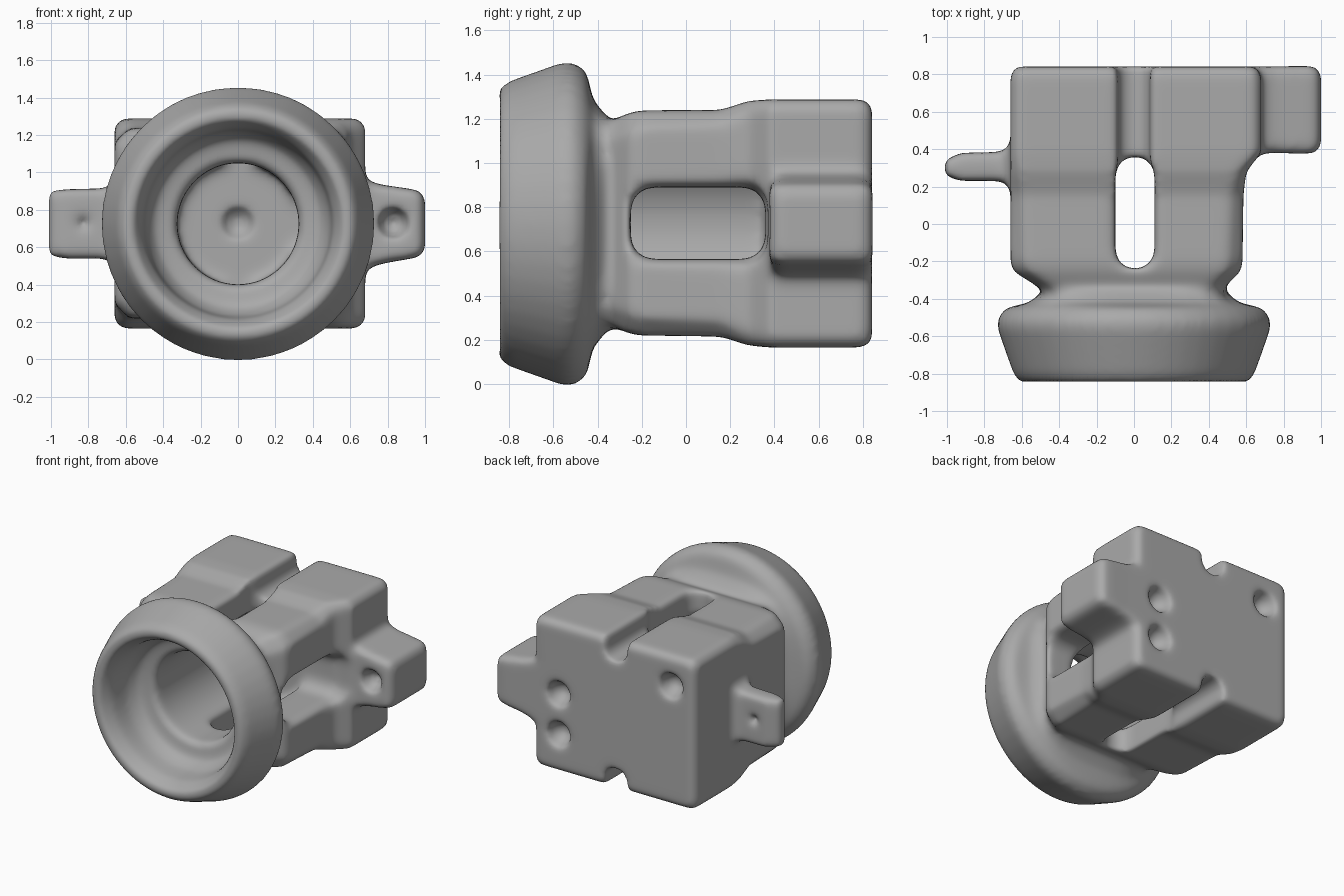
import bpy, bmesh, math
from mathutils import Matrix, Vector

cube = bpy.data.objects.get("Cube")
if cube:
    bpy.data.objects.remove(cube, do_unlink=True)

AXIS_Z = 0.725  # height of the bore axis

metal = bpy.data.materials.new("cast_grey")
metal.use_nodes = True
grey = (0.4, 0.4, 0.4, 1)
metal.diffuse_color = grey
metal.node_tree.nodes["Principled BSDF"].inputs["Base Color"].default_value = grey


def finish(name, bm):
    bmesh.ops.recalc_face_normals(bm, faces=bm.faces)
    mesh = bpy.data.meshes.new(name)
    bm.to_mesh(mesh)
    bm.free()
    obj = bpy.data.objects.new(name, mesh)
    bpy.context.collection.objects.link(obj)
    return obj


def skin(name, rings):
    """Closed solid through rings of points."""
    bm = bmesh.new()
    rings = [[bm.verts.new(p) for p in ring] for ring in rings]
    for r, s in zip(rings, rings[1:]):
        for i in range(len(r)):
            j = (i + 1) % len(r)
            bm.faces.new((r[i], r[j], s[j], s[i]))
    bm.faces.new(rings[0])
    bm.faces.new(rings[-1])
    return finish(name, bm)


def loft(name, sections, axis="y", rounding=0.05):
    """Rectangles (position, a0, a1, z0, z1, corner cut) joined along an axis."""
    rings = []
    for p, a0, a1, z0, z1, c in sections:
        outline = ((a0 + c, z0), (a1 - c, z0), (a1, z0 + c), (a1, z1 - c),
                   (a1 - c, z1), (a0 + c, z1), (a0, z1 - c), (a0, z0 + c))
        rings.append([(a, p, z) if axis == "y" else (p, a, z) for a, z in outline])
    obj = skin(name, rings)
    bevel = obj.modifiers.new("round_ends", "BEVEL")
    bevel.width, bevel.segments = rounding, 4
    bevel.limit_method, bevel.angle_limit = "ANGLE", math.radians(60)
    return obj


def lathe(name, profile, sides=48):
    """Rings about the bore axis from (radius, y, power); power 2 is round."""
    rings = []
    for r, y, power in profile:
        ring = []
        for i in range(sides):
            c, s = math.cos(math.tau * i / sides), math.sin(math.tau * i / sides)
            k = r / (abs(c) ** power + abs(s) ** power) ** (1 / power)
            ring.append((k * c, y, AXIS_Z + k * s))
        rings.append(ring)
    return skin(name, rings)


def slot(name, lo, hi, axis, radius):
    """Box with the four edges along one axis rounded."""
    bm = bmesh.new()
    lo, hi = Vector(lo), Vector(hi)
    bmesh.ops.create_cube(bm, size=1, matrix=Matrix.Translation((lo + hi) / 2)
                          @ Matrix.Diagonal((*(hi - lo), 1)))
    edges = [e for e in bm.edges
             if abs((e.verts[0].co - e.verts[1].co)[axis]) > 0.01]
    bmesh.ops.bevel(bm, geom=edges, offset=radius, segments=6, profile=0.5,
                    affect="EDGES")
    return finish(name, bm)


def dent(name, centre, radius, depth):
    """Bowl-shaped pit sunk along y."""
    bm = bmesh.new()
    bmesh.ops.create_uvsphere(bm, u_segments=20, v_segments=12, radius=1,
                              matrix=Matrix.Translation(centre)
                              @ Matrix.Diagonal((radius, depth, radius, 1)))
    return finish(name, bm)


# Block, stepped up towards the back and narrowed to the neck
block = loft("block", [
    (-0.48, -0.45, 0.45, 0.28, 1.17, 0.08), (-0.35, -0.49, 0.47, 0.27, 1.185, 0.08),
    (-0.25, -0.65, 0.575, 0.225, 1.23, 0.09), (-0.20, -0.66, 0.58, 0.22, 1.238, 0.08),
    (0.16, -0.66, 0.585, 0.215, 1.24, 0.07), (0.28, -0.66, 0.60, 0.175, 1.28, 0.05),
    (0.38, -0.66, 0.68, 0.165, 1.288, 0.04), (0.842, -0.66, 0.68, 0.165, 1.288, 0.04)])

# Round flange with a sloping rim, its back blending into the squarish neck
flange = lathe("flange", [
    (0.61, -0.847, 2), (0.645, -0.80, 2), (0.73, -0.56, 2), (0.732, -0.51, 2),
    (0.69, -0.45, 2), (0.56, -0.42, 3), (0.475, -0.35, 7), (0.46, -0.25, 7)])

# Large lug on one side, thin tab on the other
lug = loft("lug", [
    (0.50, 0.38, 0.842, 0.46, 0.99, 0.03), (0.68, 0.38, 0.842, 0.48, 0.96, 0.03),
    (0.76, 0.38, 0.842, 0.51, 0.935, 0.03), (0.90, 0.375, 0.845, 0.535, 0.915, 0.03),
    (1.0, 0.38, 0.842, 0.55, 0.90, 0.03)], "x")
tab = loft("tab", [
    (-0.55, 0.18, 0.44, 0.48, 0.98, 0.02), (-0.66, 0.20, 0.42, 0.51, 0.95, 0.02),
    (-0.71, 0.23, 0.385, 0.54, 0.915, 0.02), (-0.93, 0.23, 0.38, 0.54, 0.91, 0.02),
    (-1.015, 0.26, 0.34, 0.55, 0.90, 0.02)], "x", 0.015)

# Stepped bore, open at the front and closed at the back
bore = lathe("bore", [
    (0.59, -0.90, 2), (0.55, -0.83, 2), (0.51, -0.76, 2), (0.495, -0.62, 2),
    (0.465, -0.56, 2), (0.44, -0.53, 2), (0.335, -0.515, 2), (0.325, -0.47, 2),
    (0.325, 0.36, 2)])

# Openings through the walls and grooves running to the back
cutters = [
    bore,
    slot("cross_slot", (-0.10, -0.24, -0.2), (0.11, 0.36, 1.6), 2, 0.10),
    slot("side_window", (0.0, -0.25, 0.565), (0.9, 0.36, 0.89), 0, 0.10),
    slot("window_rim", (0.55, -0.27, 0.54), (0.9, 0.37, 0.915), 0, 0.11),
    slot("top_groove", (-0.085, 0.25, 1.12), (0.085, 1.0, 1.5), 1, 0.075),
    slot("bottom_groove", (-0.085, 0.25, -0.1), (0.085, 1.0, 0.32), 1, 0.075)]

# Pits for the bolts
for x, y, z, radius, depth in (
        (0.47, 0.85, 0.75, 0.095, 0.13), (0.47, 0.85, 0.45, 0.095, 0.13),
        (-0.46, 0.85, 1.06, 0.095, 0.13), (0.83, 0.37, 0.73, 0.085, 0.12),
        (0.0, 0.35, 0.73, 0.09, 0.08),
        (-0.825, 0.23, 0.73, 0.04, 0.05), (-0.825, 0.38, 0.73, 0.04, 0.05)):
    cutters.append(dent("pit", (x, y, z), radius, depth))

# Fuse the parts, cut the openings, then soften like a casting
casting = block
casting.name = "valve_casting"
for others, operation in (((flange, lug, tab), "UNION"), (cutters, "DIFFERENCE")):
    for other in others:
        mod = casting.modifiers.new(other.name, "BOOLEAN")
        mod.operation, mod.solver, mod.object = operation, "EXACT", other
remesh = casting.modifiers.new("fuse", "REMESH")
remesh.mode, remesh.voxel_size = "VOXEL", 0.02
soften = casting.modifiers.new("soften", "SMOOTH")
soften.factor, soften.iterations = 0.5, 16

bpy.context.view_layer.update()
graph = bpy.context.evaluated_depsgraph_get()
mesh = bpy.data.meshes.new_from_object(casting.evaluated_get(graph))
casting.modifiers.clear()
casting.data = mesh
for helper in [flange, lug, tab, *cutters]:
    bpy.data.objects.remove(helper, do_unlink=True)

mesh.materials.clear()
mesh.materials.append(metal)
for face in mesh.polygons:
    face.material_index = 0
    face.use_smooth = True
